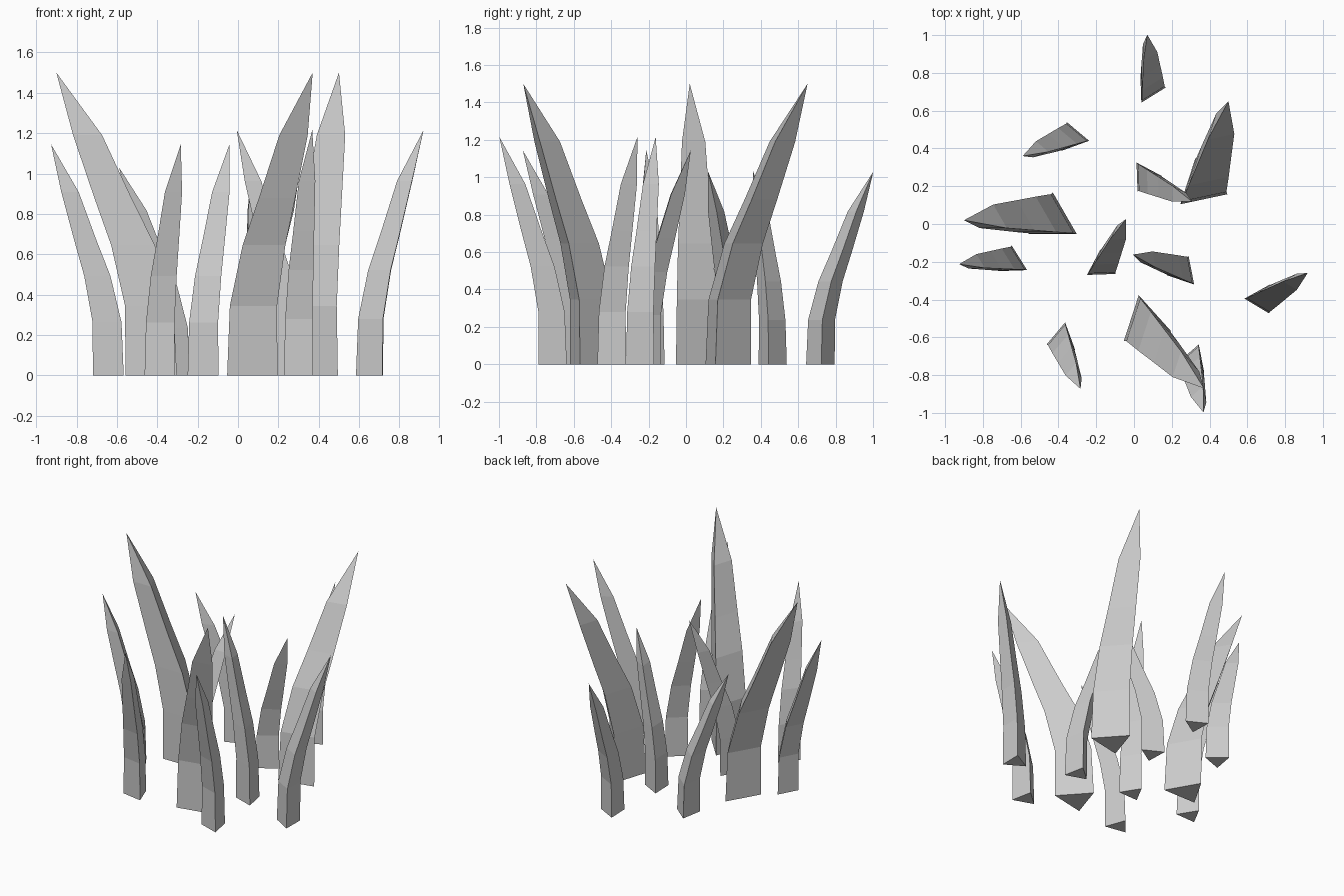
import bpy, bmesh
from math import cos, sin, radians
from mathutils import Vector, Matrix

if "Cube" in bpy.data.objects:
    bpy.data.objects.remove(bpy.data.objects["Cube"])

# Blade rings: (height, forward lean, radius); the last one is the tip
RINGS = [(0, 0, .147), (.345, .01, .138), (.645, .09, .125),
         (.88, .19, .106), (1.19, .315, .083)]
TIP = (1.5, .47)

# Three blades of a clump: tip offset from the clump centre, lean direction
BLADES = [((-.89, .087), 180), ((.51, .717), 72), ((.38, -.803), -48)]

# Clumps: name, centre, turn, width scale, height scale
CLUMPS = [("large", (-.01, -.067), 0, 1, 1),
          ("left", (-.417, -.353), 110, .6, .763),
          ("back", (-.07, .493), 20, .6, .687),
          ("right", (.427, -.473), 209, .6, .81)]


def blade_mesh():
    """Three-sided tapering blade leaning towards +x."""
    bm = bmesh.new()
    rings = [[bm.verts.new((u + r * cos(radians(a)), r * sin(radians(a)), z))
              for a in (30, 150, 270)] for z, u, r in RINGS]
    tip = bm.verts.new((TIP[1], 0, TIP[0]))
    bm.faces.new(rings[0][::-1])
    for lo, hi in zip(rings, rings[1:]):
        for i in range(3):
            j = (i + 1) % 3
            bm.faces.new((lo[i], lo[j], hi[j], hi[i]))
    for i in range(3):
        bm.faces.new((rings[-1][i], rings[-1][(i + 1) % 3], tip))
    bmesh.ops.recalc_face_normals(bm, faces=bm.faces)
    me = bpy.data.meshes.new("grass_blade")
    bm.to_mesh(me)
    bm.free()
    return me


# Place every blade of every clump
mesh = blade_mesh()
for name, centre, turn, sw, sh in CLUMPS:
    for k, (tip, lean) in enumerate(BLADES):
        ob = bpy.data.objects.new(f"{name}_grass_blade_{k + 1}", mesh)
        bpy.context.collection.objects.link(ob)
        a = radians(lean + turn)
        tip_pos = Vector((*centre, 0)) + Matrix.Rotation(radians(turn), 3, 'Z') @ Vector((*tip, 0)) * sw
        ob.location = tip_pos - Vector((cos(a), sin(a), 0)) * TIP[1] * sw
        ob.rotation_euler.z = a
        ob.scale = (sw, sw, sh)
